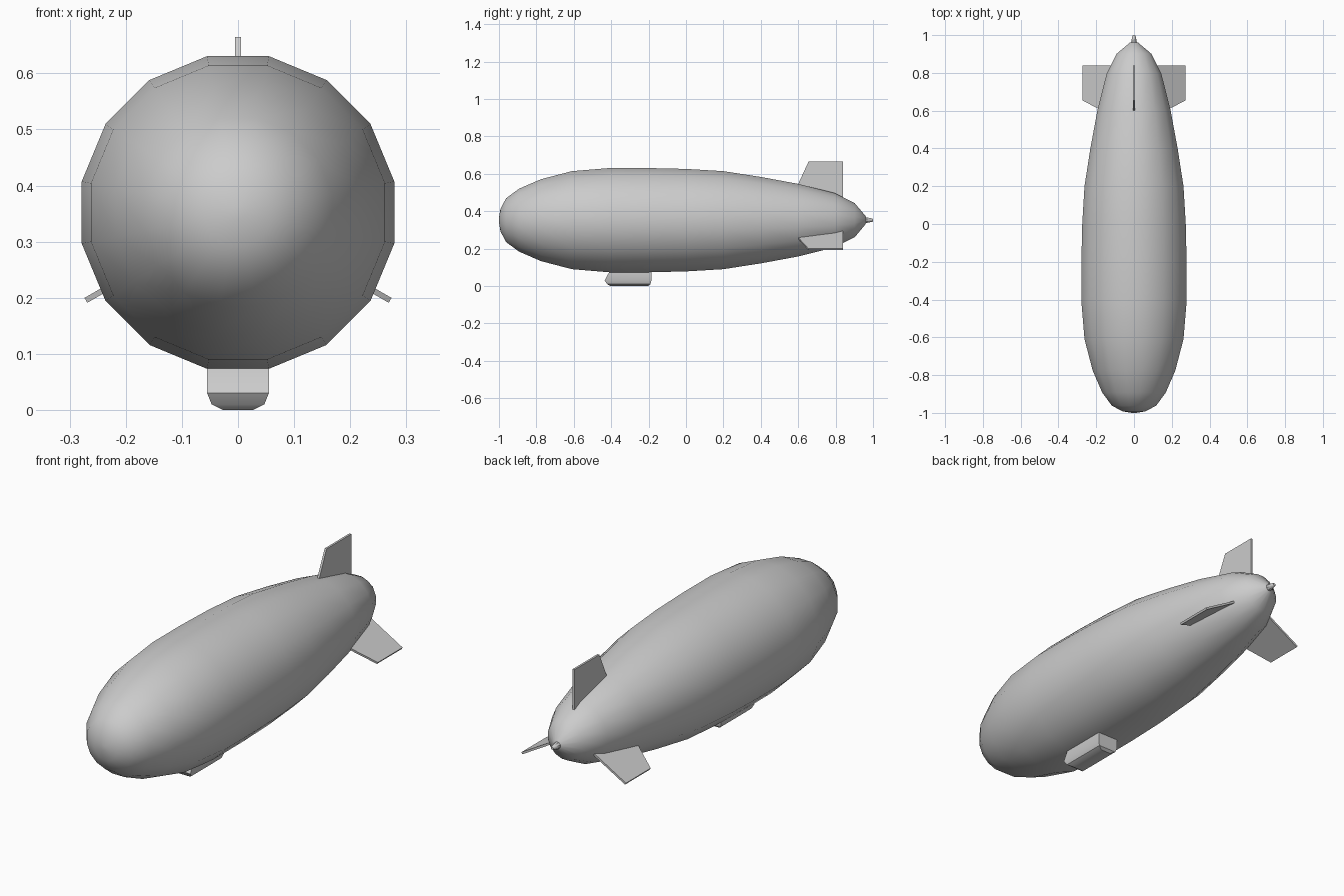
import bpy, bmesh, math
from mathutils import Matrix, Vector

if "Cube" in bpy.data.objects:
    bpy.data.objects.remove(bpy.data.objects["Cube"])

AXIS_Z = 0.352


def make(name, rings, smooth=None):
    """Skin a list of equal-length point loops and cap both ends."""
    bm = bmesh.new()
    loops = [[bm.verts.new(p) for p in ring] for ring in rings]
    n = len(loops[0])
    for a, b in zip(loops, loops[1:]):
        for i in range(n):
            j = (i + 1) % n
            bm.faces.new((a[i], a[j], b[j], b[i]))
    bm.faces.new(loops[0])
    bm.faces.new(loops[-1])
    bmesh.ops.recalc_face_normals(bm, faces=bm.faces)
    mesh = bpy.data.meshes.new(name)
    bm.to_mesh(mesh)
    bm.free()
    obj = bpy.data.objects.new(name, mesh)
    bpy.context.collection.objects.link(obj)
    if smooth:
        bpy.ops.object.select_all(action='DESELECT')
        obj.select_set(True)
        bpy.context.view_layer.objects.active = obj
        bpy.ops.object.shade_smooth_by_angle(angle=math.radians(smooth))
    return obj


def lathe(profile, sides):
    """Rings around the long axis, flat side up; radii measured to the flats."""
    rings = []
    for y, r in profile:
        r /= math.cos(math.pi / sides)
        angles = [2 * math.pi * (i + 0.5) / sides for i in range(sides)]
        rings.append([(r * math.sin(a), y, AXIS_Z + r * math.cos(a)) for a in angles])
    return rings


# Gas envelope
hull = [(-1.0, 0.012), (-0.992, 0.06), (-0.962, 0.117), (-0.893, 0.168), (-0.775, 0.219),
        (-0.61, 0.262), (-0.41, 0.2785), (-0.2, 0.2785), (0.0, 0.274), (0.2, 0.262),
        (0.4, 0.231), (0.6, 0.194), (0.795, 0.145), (0.902, 0.091), (0.96, 0.022),
        (0.965, 0.006)]
make("envelope", lathe(hull, 16), 45)

# Tail cone
make("tail_cone", lathe([(0.94, 0.018), (0.965, 0.015), (0.995, 0.009), (1.0, 0.006)], 8), 40)

# Three tail fins, evenly spaced around the axis
fin = [(0.59, 0.172), (0.655, 0.313), (0.84, 0.313), (0.84, 0.09)]
for k, name in enumerate(("top_fin", "right_fin", "left_fin")):
    turn = Matrix.Rotation(k * math.radians(120), 3, 'Y')
    make(name, [[turn @ Vector((x, y, r)) + Vector((0, 0, AXIS_Z)) for y, r in fin]
                for x in (-0.005, 0.005)])

# Gondola: half width, front y, back y, height
gondola = [(0.055, -0.41, -0.185, 0.11), (0.055, -0.413, -0.185, 0.07),
           (0.055, -0.435, -0.185, 0.03), (0.047, -0.422, -0.19, 0.01),
           (0.027, -0.405, -0.202, 0.0)]
make("gondola", [[(-w, f, z), (w, f, z), (w, b, z), (-w, b, z)] for w, f, b, z in gondola], 30)
